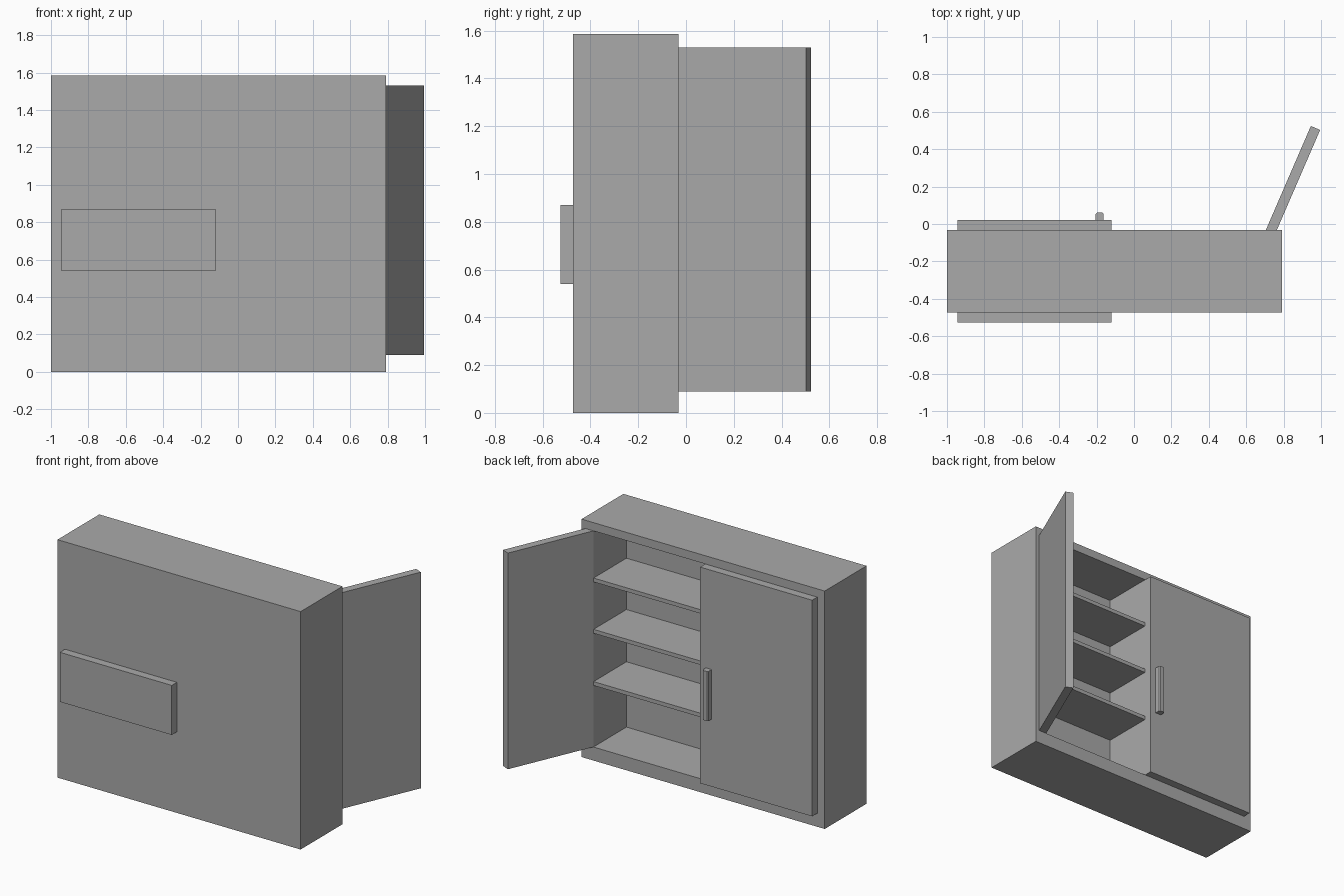
import bpy
import math
from mathutils import Vector, Matrix

start_cube = bpy.data.objects.get("Cube")
if start_cube:
    bpy.data.objects.remove(start_cube, do_unlink=True)

# Single grey finish
grey = bpy.data.materials.new("plain_grey")
grey.use_nodes = True
grey.diffuse_color = (0.4, 0.4, 0.4, 1)
grey.node_tree.nodes["Principled BSDF"].inputs["Base Color"].default_value = (0.4, 0.4, 0.4, 1)


def box(name, x, y, z):
    """Box between the given (low, high) limits on each axis."""
    low, high = Vector((x[0], y[0], z[0])), Vector((x[1], y[1], z[1]))
    bpy.ops.mesh.primitive_cube_add(size=1)
    obj = bpy.context.object
    obj.name = obj.data.name = name
    obj.data.transform(Matrix.Translation((low + high) / 2) @ Matrix.Diagonal((*(high - low), 1)))
    obj.data.materials.append(grey)
    return obj


# Main limits
FRONT, OPENING, INNER_BACK = -0.472, -0.032, -0.38
DOOR_Z = (0.09, 1.53)
CLOSED_X = (-0.945, -0.12)
OPEN_X = (-0.12, 0.705)
THICK = 0.054

# Cabinet body with two hollow compartments
body = box("cabinet_body", (-1, 0.792), (FRONT, OPENING), (0, 1.585))
compartments = {"closed": (CLOSED_X[0], CLOSED_X[1] - 0.04), "open": OPEN_X}
for side, limits in compartments.items():
    cutter = box(side + "_cutter", limits, (INNER_BACK, 0.2), DOOR_Z)
    cutter.hide_render = True
    cut = body.modifiers.new("hollow", 'BOOLEAN')
    cut.operation, cut.object, cut.solver = 'DIFFERENCE', cutter, 'EXACT'
    bpy.context.view_layer.objects.active = body
    bpy.ops.object.modifier_apply(modifier=cut.name)
    bpy.data.objects.remove(cutter, do_unlink=True)

# Shelves, let slightly into the walls
for side, limits in compartments.items():
    for i, top in enumerate((0.525, 0.873, 1.215)):
        box(f"{side}_shelf_{i + 1}", (limits[0] - 0.005, limits[1] + 0.005),
            (INNER_BACK - 0.005, OPENING - 0.002), (top - 0.026, top))

# Closed door
box("closed_door", CLOSED_X, (OPENING, 0.022), DOOR_Z)

# Handle with softened outer edges
handle = box("door_handle", (-0.205, -0.162), (0.022, 0.062), (0.54, 0.87))
weights = handle.data.attributes.new("bevel_weight_edge", 'FLOAT', 'EDGE')
for edge in handle.data.edges:
    a, b = (handle.data.vertices[v].co for v in edge.vertices)
    if abs(a.z - b.z) > 0.1 and a.y > 0.05:
        weights.data[edge.index].value = 1
bevel = handle.modifiers.new("soft_edges", 'BEVEL')
bevel.limit_method, bevel.width, bevel.segments = 'WEIGHT', 0.008, 1

# Open door, swung out on its side
open_door = box("open_door", (0, 0.606), (-THICK, 0), DOOR_Z)
open_door.location = (0.705, OPENING, 0)
open_door.rotation_euler.z = math.radians(66.6)

# Raised panel on the outer wall
box("raised_panel", CLOSED_X, (-0.526, FRONT), (0.54, 0.87))
